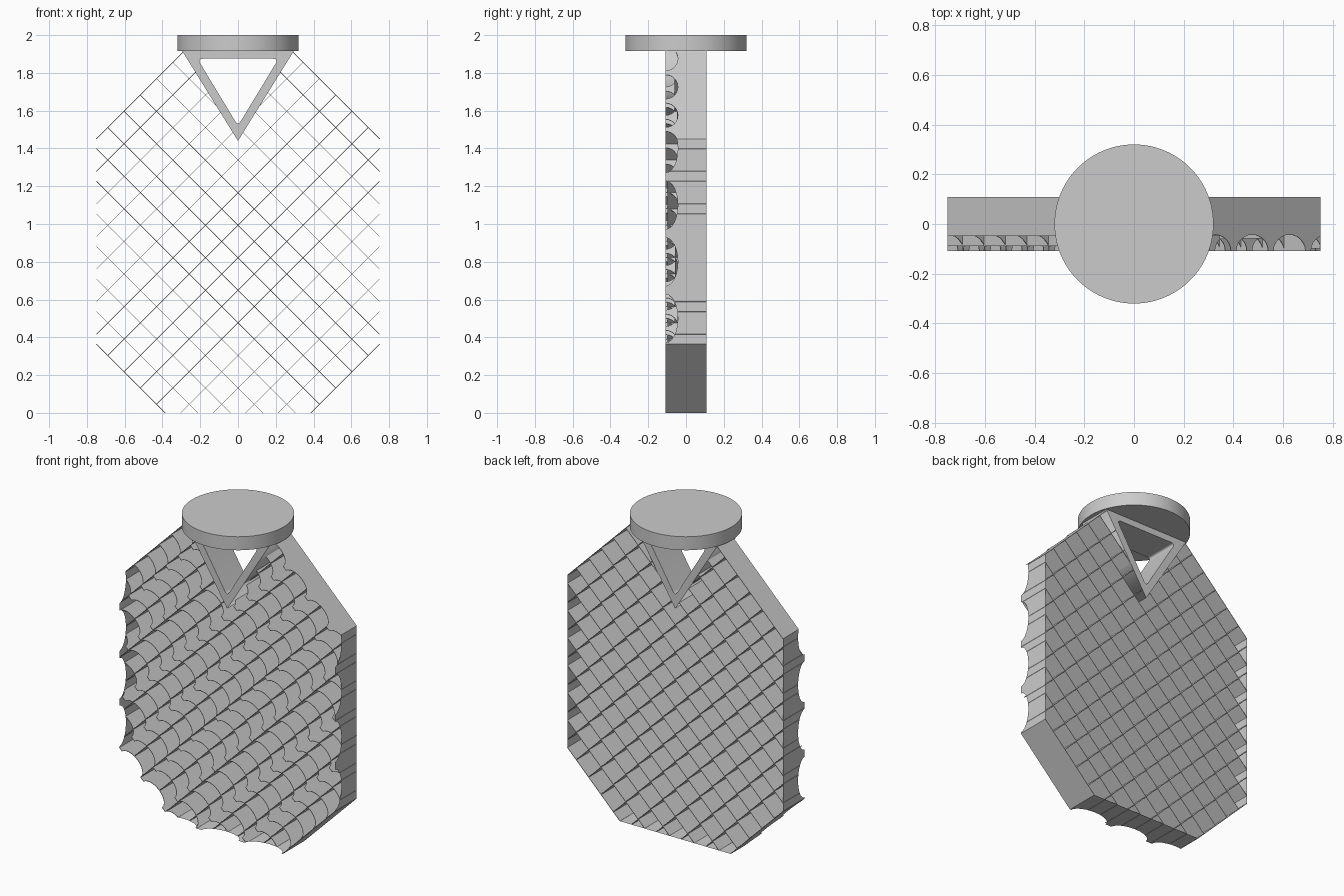
import bpy, bmesh, math

if "Cube" in bpy.data.objects:
    bpy.data.objects.remove(bpy.data.objects["Cube"])

BACK, TIP, DEPTH = 0.108, -0.108, 0.065   # y range of the slats and groove depth
LOW, HIGH, HALF_W, TOP = -0.385, 2.2, 0.75, 1.915
N = 15
lines = [LOW + (HIGH - LOW) * k / N for k in range(N + 1)]
GROOVE, GROOVE_HALF, GROOVE_0 = 0.3, 0.128, 0.05


def front(x, z):
    """Front edge: parallel round grooves running along the rising diagonal."""
    u = (z - x - GROOVE_0) / GROOVE
    u = (u - round(u)) * GROOVE / GROOVE_HALF
    return TIP + DEPTH * math.sqrt(max(0, 1 - u * u))


def inside(x, z):
    """Octagonal outline minus the triangular bracket opening."""
    e = 1e-5
    return (abs(x) < HALF_W + e and -e < z < TOP + e
            and LOW - e < z - x < HIGH + e and LOW - e < z + x < HIGH + e
            and z < 1.44 + 1.62 * abs(x))


def sheet(bm, p, q, extra=()):
    """Sheet from p to q in the xz plane, cut at grooves and outline."""
    dx, dz = q[0] - p[0], q[1] - p[1]
    cuts = {0, 1, *extra}
    dc = dz - dx
    if abs(dc) > 1e-6:
        for k in range(-12, 13):
            for i in range(13):
                c = GROOVE_0 + k * GROOVE - GROOVE_HALF * math.cos(math.pi * i / 12)
                cuts.add((c - p[1] + p[0]) / dc)
    ts = sorted(t for t in cuts if 0 <= t <= 1)
    at = lambda t: (p[0] + dx * t, p[1] + dz * t)
    for a, b in zip(ts, ts[1:]):
        if b - a < 1e-6 or not inside(*at((a + b) / 2)):
            continue
        (x0, z0), (x1, z1) = at(a), at(b)
        pts = [(x0, front(x0, z0), z0), (x1, front(x1, z1), z1), (x1, BACK, z1), (x0, BACK, z0)]
        bm.faces.new([bm.verts.new(v) for v in pts])


def make(name, bm):
    bmesh.ops.remove_doubles(bm, verts=bm.verts, dist=1e-5)
    me = bpy.data.meshes.new(name)
    bm.to_mesh(me)
    bm.free()
    ob = bpy.data.objects.new(name, me)
    bpy.context.collection.objects.link(ob)
    return ob


# Crossing diagonal slats
for name, sign in (("rising_slats", 1), ("falling_slats", -1)):
    bm = bmesh.new()
    for c in lines:
        bounds = [-HALF_W, HALF_W, -sign * c, sign * (TOP - c)]
        bounds += [sign * (v - c) / 2 for v in (LOW, HIGH)]
        bounds += [(1.44 - c) / (sign - s * 1.62) for s in (1, -1)]
        sheet(bm, (-1, c - sign), (1, c + sign), [(x + 1) / 2 for x in bounds])
    ob = make(name, bm)
    mod = ob.modifiers.new("thin", 'SOLIDIFY')
    mod.thickness, mod.offset = 0.003, 0

# Outer frame: sides and bottom
bm = bmesh.new()
for x in (-HALF_W, HALF_W):
    sheet(bm, (x, HALF_W + LOW), (x, HIGH - HALF_W))
sheet(bm, (LOW, 0), (-LOW, 0))
make("outer_frame", bm)


# Triangular bracket with rounded opening
def rounded(points, r):
    out = []
    n = len(points)
    for i, p in enumerate(points):
        ends = []
        for q in (points[i - 1], points[(i + 1) % n]):
            d = math.dist(p, q)
            ends.append([p[k] + (q[k] - p[k]) * r / d for k in (0, 1)])
        for j in range(6):
            t = j / 5
            out.append([(1 - t) ** 2 * ends[0][k] + 2 * t * (1 - t) * p[k] + t * t * ends[1][k] for k in (0, 1)])
    return out

cu = bpy.data.curves.new("triangle_bracket", 'CURVE')
cu.dimensions, cu.fill_mode, cu.extrude = '2D', 'BOTH', 0.108
for pts in ([(-0.295, TOP), (0, 1.44), (0.295, TOP)],
            rounded([(-0.215, 1.875), (0, 1.52), (0.215, 1.875)], 0.03)):
    sp = cu.splines.new('POLY')
    sp.points.add(len(pts) - 1)
    for v, p in zip(sp.points, pts):
        v.co = (p[0], p[1], 0, 1)
    sp.use_cyclic_u = True
bracket = bpy.data.objects.new("triangle_bracket", cu)
bracket.rotation_euler.x = math.pi / 2
bpy.context.collection.objects.link(bracket)
bpy.ops.object.select_all(action='DESELECT')
bracket.select_set(True)
bpy.context.view_layer.objects.active = bracket
bpy.ops.object.convert(target='MESH')

# Round top plate
bpy.ops.mesh.primitive_cylinder_add(vertices=96, radius=0.32, depth=0.085, location=(0, 0, 1.9575))
bpy.context.object.name = "top_plate"
bpy.ops.object.shade_smooth_by_angle()
